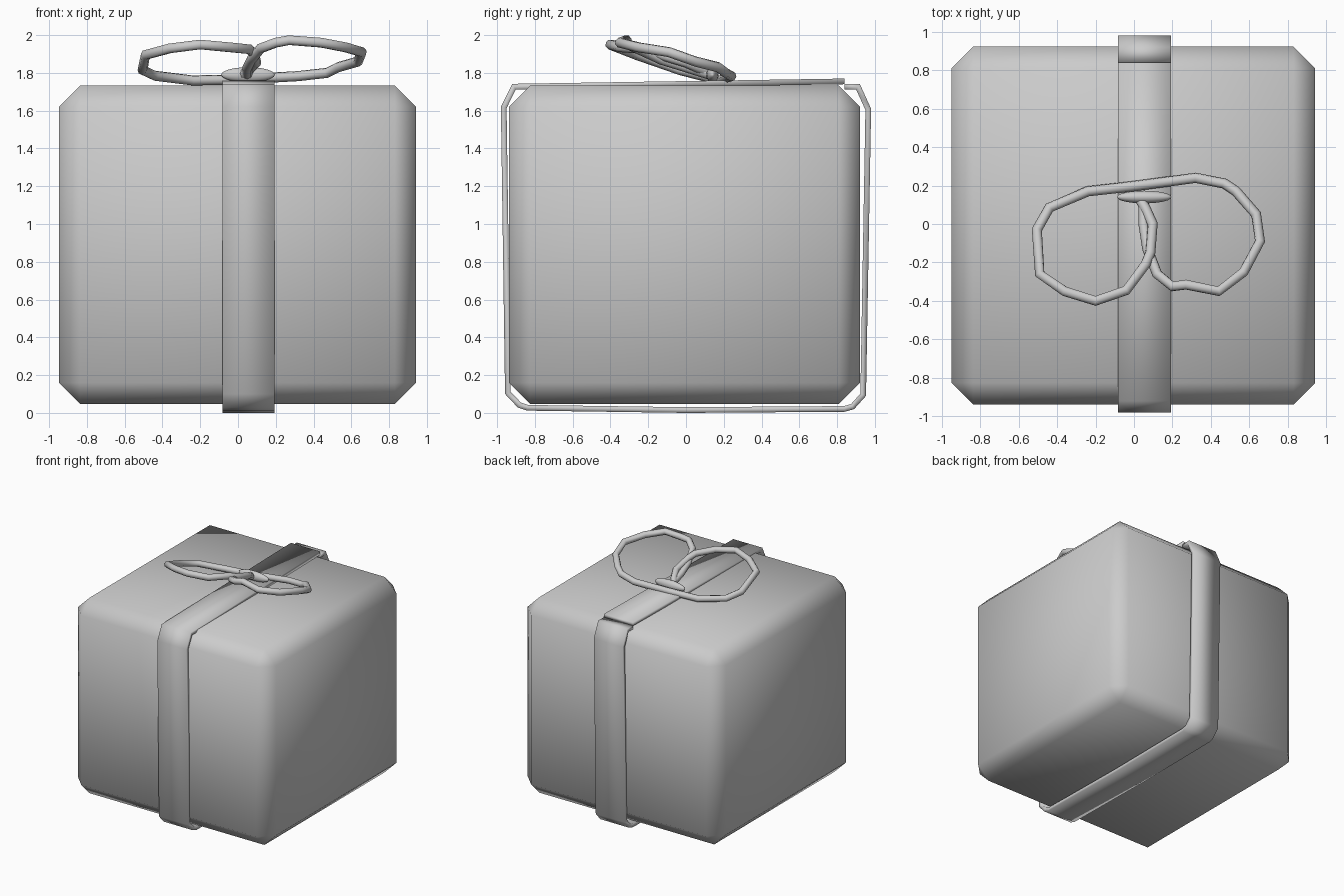
import bpy
import bmesh

if "Cube" in bpy.data.objects:
    bpy.data.objects.remove(bpy.data.objects["Cube"])


def shade(obj, angle=1.0):
    bpy.ops.object.select_all(action='DESELECT')
    obj.select_set(True)
    bpy.context.view_layer.objects.active = obj
    bpy.ops.object.shade_smooth_by_angle(angle=angle)


def add_mesh(name, bm):
    mesh = bpy.data.meshes.new(name)
    bm.to_mesh(mesh)
    bm.free()
    obj = bpy.data.objects.new(name, mesh)
    bpy.context.collection.objects.link(obj)
    return obj


# Gift box with chamfered, smooth-shaded edges
bm = bmesh.new()
bmesh.ops.create_cube(bm, size=1)
bmesh.ops.scale(bm, vec=(1.89, 1.86, 1.685), verts=bm.verts)
bmesh.ops.translate(bm, vec=(-0.003, -0.008, 0.89), verts=bm.verts)
bmesh.ops.bevel(bm, geom=bm.edges[:], offset=0.112, segments=1, affect='EDGES')
box = add_mesh("gift_box", bm)
shade(box)

# Ribbon wrapped around the box, its ends overlapping at the top back
wrap = [(0.84, 1.77), (-0.92, 1.742), (-0.98, 1.62), (-0.958, 0.10),
        (-0.89, 0.028), (-0.84, 0.012), (0.0, 0.0), (0.84, 0.006), (0.89, 0.02),
        (0.953, 0.09), (0.98, 1.61), (0.92, 1.742), (0.838, 1.742)]
bm = bmesh.new()
rows = [[bm.verts.new((x, y, z)) for x in (-0.083, 0.193)] for y, z in wrap]
for (a0, a1), (b0, b1) in zip(rows, rows[1:]):
    bm.faces.new((a1, a0, b0, b1))
ribbon = add_mesh("ribbon", bm)
solid = ribbon.modifiers.new("thickness", 'SOLIDIFY')
solid.thickness = 0.03
solid.offset = -1
solid.use_even_offset = True
shade(ribbon, 0.6)

# Bow: one cord making two tilted loops
path = [(0.03, 0.13, 1.79), (0.06, 0.08, 1.82), (0.097, 0.0, 1.855), (0.085, -0.15, 1.90),
        (0.06, -0.21, 1.925), (-0.04, -0.345, 1.935), (-0.20, -0.40, 1.95),
        (-0.36, -0.35, 1.93), (-0.49, -0.26, 1.895), (-0.505, -0.03, 1.815),
        (-0.44, 0.085, 1.785), (-0.24, 0.17, 1.76), (0.0, 0.197, 1.765),
        (0.32, 0.24, 1.783), (0.47, 0.21, 1.80), (0.53, 0.17, 1.83),
        (0.635, 0.05, 1.86), (0.655, -0.09, 1.91), (0.57, -0.25, 1.935),
        (0.44, -0.35, 1.96), (0.27, -0.315, 1.973), (0.20, -0.325, 1.96),
        (0.12, -0.26, 1.93), (0.07, -0.13, 1.87), (0.05, 0.0, 1.83), (0.05, 0.13, 1.79)]
curve = bpy.data.curves.new("bow_loops", 'CURVE')
curve.dimensions = '3D'
curve.bevel_depth = 0.027
curve.bevel_resolution = 2
curve.use_fill_caps = True
spline = curve.splines.new('POLY')
spline.points.add(len(path) - 1)
for point, co in zip(spline.points, path):
    point.co = (*co, 1)
bow = bpy.data.objects.new("bow_loops", curve)
bpy.context.collection.objects.link(bow)
bpy.ops.object.select_all(action='DESELECT')
bow.select_set(True)
bpy.context.view_layer.objects.active = bow
bpy.ops.object.convert(target='MESH')
shade(bpy.context.view_layer.objects.active, 0.9)

# Flattened knot at the centre of the bow
bpy.ops.mesh.primitive_uv_sphere_add(segments=24, ring_count=12, location=(0.053, 0.14, 1.79))
knot = bpy.context.object
knot.name = "bow_knot"
knot.scale = (0.142, 0.033, 0.04)
shade(knot)
